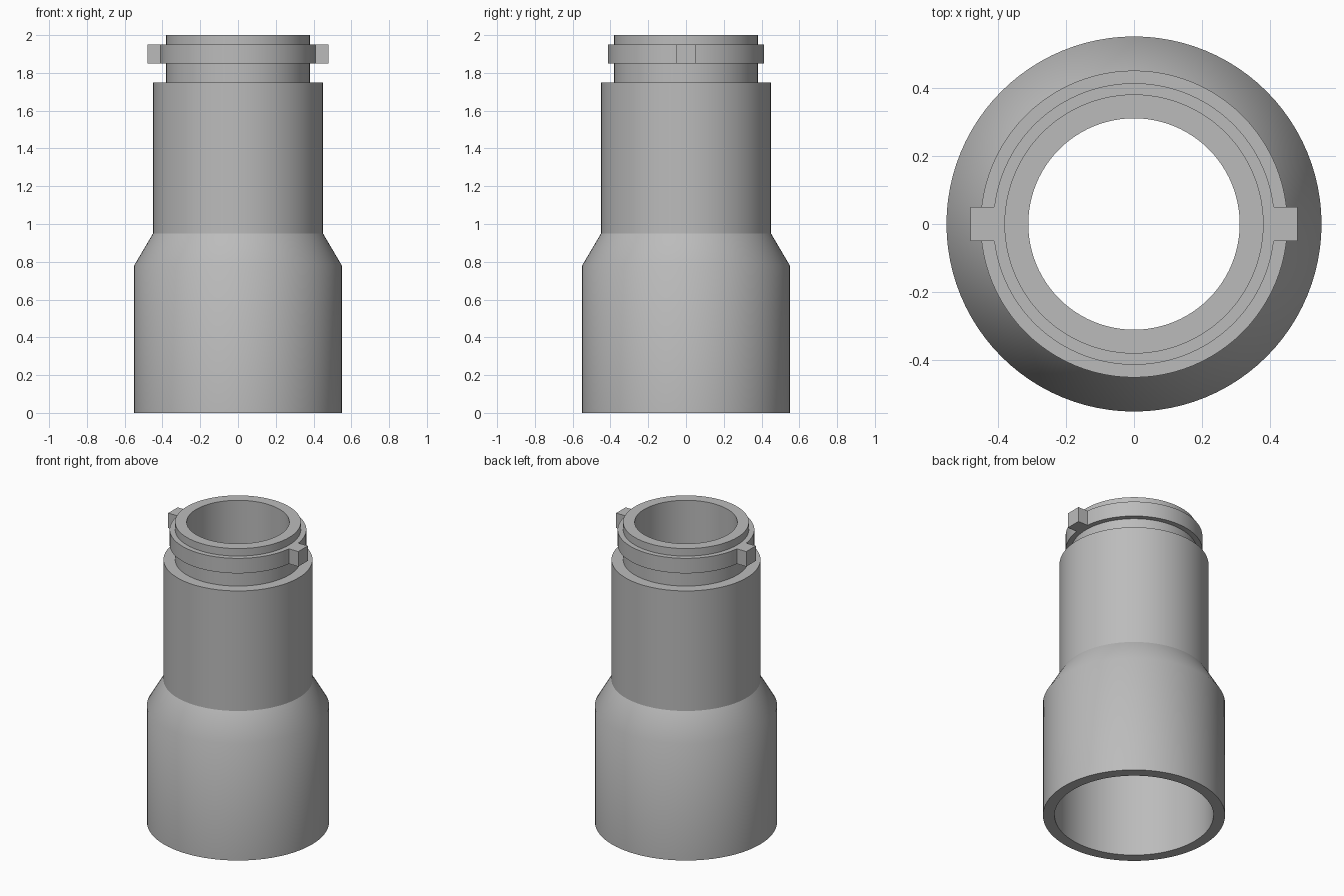
import bpy
import bmesh
import math

old = bpy.data.objects.get("Cube")
if old:
    bpy.data.objects.remove(old, do_unlink=True)

SEGMENTS = 96

grey = bpy.data.materials.new("plain_grey")
grey.use_nodes = True
colour = (0.5, 0.5, 0.5, 1)
grey.diffuse_color = colour
grey.node_tree.nodes["Principled BSDF"].inputs["Base Color"].default_value = colour


def loft(name, rings, soft_rings=()):
    """Join closed loops of points, the last back to the first."""
    bm = bmesh.new()
    loops = [[bm.verts.new(p) for p in ring] for ring in rings]
    count = len(rings[0])
    for i, lower in enumerate(loops):
        upper = loops[(i + 1) % len(loops)]
        for j in range(count):
            k = (j + 1) % count
            bm.faces.new((lower[j], lower[k], upper[k], upper[j])).smooth = True
    bmesh.ops.recalc_face_normals(bm, faces=bm.faces)
    # Crease every profile corner except the softened shoulders
    for i, ring in enumerate(loops):
        for j in range(count):
            edge = bm.edges.get((ring[j], ring[(j + 1) % count]))
            edge.smooth = i in soft_rings
    # Crease the upright corners of the lugs
    for edge in bm.edges:
        if len(edge.link_faces) == 2 and edge.calc_face_angle() > math.radians(35):
            if edge.smooth and not soft_rings:
                edge.smooth = False
    mesh = bpy.data.meshes.new(name)
    bm.to_mesh(mesh)
    bm.free()
    mesh.materials.append(grey)
    obj = bpy.data.objects.new(name, mesh)
    bpy.context.collection.objects.link(obj)
    return obj


def circle(radius, z):
    return [(radius * math.cos(t), radius * math.sin(t), z)
            for t in (math.tau * i / SEGMENTS for i in range(SEGMENTS))]


# Hollow stepped sleeve: outside going up, then the bore going down
profile = [(0.55, 0), (0.55, 0.78), (0.45, 0.95), (0.45, 1.75),
           (0.38, 1.75), (0.38, 2), (0.31, 2), (0.31, 0.95),
           (0.48, 0.78), (0.48, 0)]
loft("sleeve_body", [circle(r, z) for r, z in profile], soft_rings=(1,))

# Locking collar with a square lug on each side
COLLAR, BORE, LUG_X, LUG_Y = 0.413, 0.37, 0.48, 0.05
start = math.asin(LUG_Y / COLLAR)
steps = SEGMENTS // 2
half = [(LUG_X, -LUG_Y), (LUG_X, LUG_Y)]
for i in range(steps + 1):
    t = start + (math.pi - 2 * start) * i / steps
    half.append((COLLAR * math.cos(t), COLLAR * math.sin(t)))
outer = half + [(-x, -y) for x, y in half]
inner = [(x * BORE / math.hypot(x, y), y * BORE / math.hypot(x, y)) for x, y in outer]


def at_height(points, z):
    return [(x, y, z) for x, y in points]


loft("locking_collar", [at_height(outer, 1.85), at_height(outer, 1.95),
                        at_height(inner, 1.95), at_height(inner, 1.85)])
